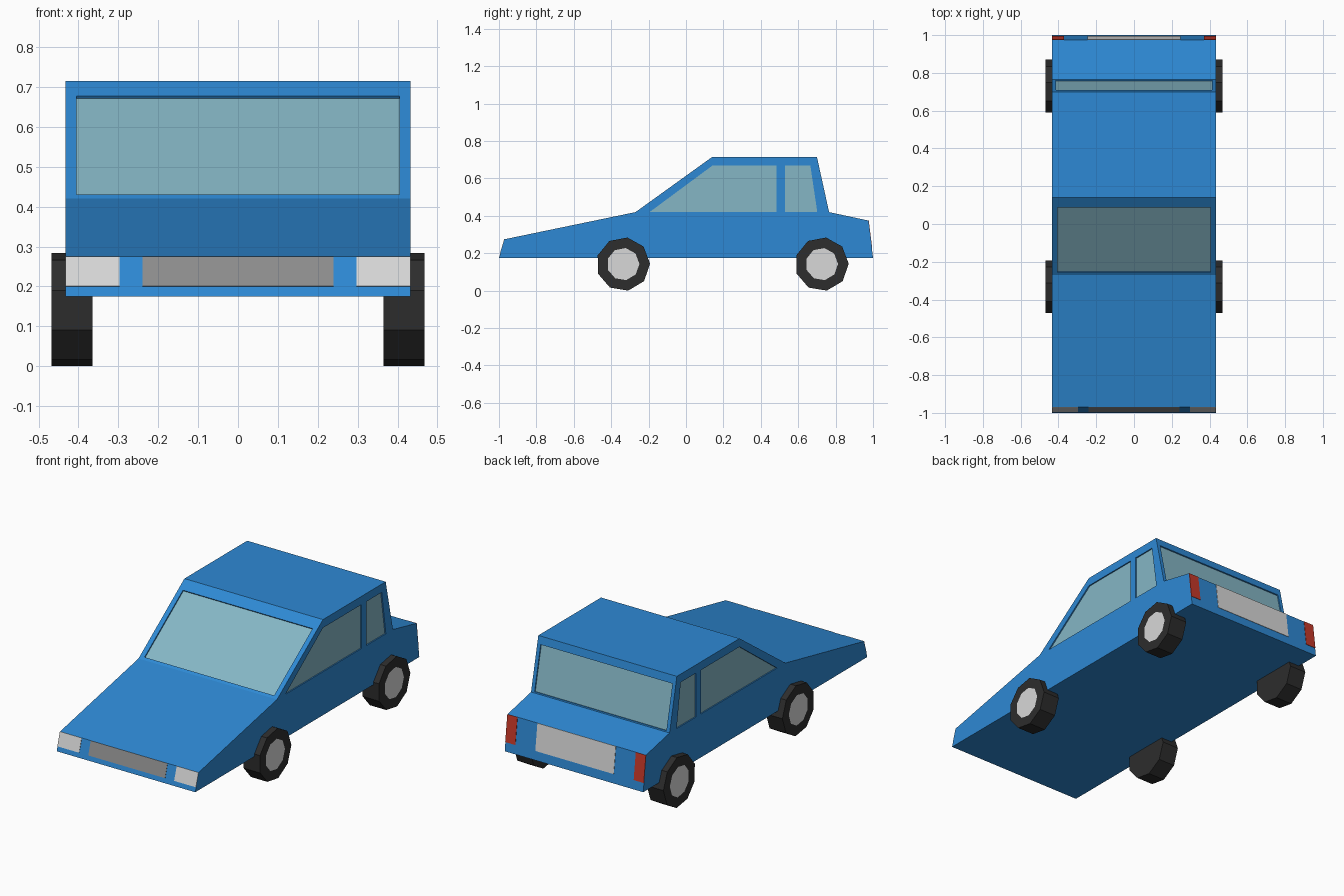
import bpy, bmesh, math
from mathutils import Vector

if "Cube" in bpy.data.objects:
    bpy.data.objects.remove(bpy.data.objects["Cube"], do_unlink=True)


def material(name, r, g, b):
    m = bpy.data.materials.new(name)
    m.use_nodes = True
    m.diffuse_color = (r, g, b, 1)
    m.node_tree.nodes["Principled BSDF"].inputs["Base Color"].default_value = (r, g, b, 1)
    return m


BLUE = material("blue paint", 0.027, 0.25, 0.66)
GLASS = material("window glass", 0.235, 0.47, 0.56)
LIGHT = material("light grey", 0.69, 0.69, 0.69)
GRILLE = material("mid grey", 0.27, 0.27, 0.27)
RED = material("tail red", 0.56, 0.04, 0.022)
TYRE = material("tyre black", 0.026, 0.026, 0.026)

HALF = 0.433      # half body width
RECESS = 0.008    # window depth


def prism(name, points, normal, lo, hi, *mats, hub=0):
    """Extrude a flat polygon along its normal from lo to hi; hub insets the outer cap."""
    n = Vector(normal).normalized()
    bm = bmesh.new()
    rings = [[bm.verts.new(Vector(p) + n * d) for p in points] for d in (lo, hi)]
    bm.faces.new(rings[0])
    cap = bm.faces.new(rings[1])
    count = len(points)
    for i in range(count):
        j = (i + 1) % count
        bm.faces.new((rings[0][i], rings[0][j], rings[1][j], rings[1][i]))
    bmesh.ops.recalc_face_normals(bm, faces=bm.faces)
    if hub:
        bmesh.ops.inset_individual(bm, faces=[cap], thickness=hub)
        cap.material_index = 1
    mesh = bpy.data.meshes.new(name)
    bm.to_mesh(mesh)
    bm.free()
    for m in mats:
        mesh.materials.append(m)
    obj = bpy.data.objects.new(name, mesh)
    bpy.context.collection.objects.link(obj)
    return obj


def on_slope(a, b, x0, x1, z0, z1):
    """Rectangle on the body panel running from profile point a up to b."""
    def y(z):
        return a[0] + (b[0] - a[0]) * (z - a[1]) / (b[1] - a[1])
    return [(x0, y(z0), z0), (x1, y(z0), z0), (x1, y(z1), z1), (x0, y(z1), z1)]


def slope_normal(a, b):
    n = Vector((0, a[1] - b[1], b[0] - a[0]))
    return n if n.y * a[0] > 0 else -n


# Body: side profile extruded across the width
nose_low, nose_top, cowl = (-1, 0.175), (-0.97, 0.275), (-0.27, 0.42)
roof_front, roof_back = (0.14, 0.715), (0.70, 0.715)
deck, tail_top, tail_low = (0.765, 0.42), (0.975, 0.375), (1, 0.175)
profile = [nose_low, nose_top, cowl, roof_front, roof_back, deck, tail_top, tail_low]
body = prism("body", [(0, y, z) for y, z in profile], (1, 0, 0), -HALF, HALF, BLUE)


# Windows: cut a shallow recess, then lay glass on its floor
def window(name, points, normal):
    cutter = prism("cutter", points, normal, -RECESS, 0.02, BLUE)
    cut = body.modifiers.new("cut", "BOOLEAN")
    cut.operation = "DIFFERENCE"
    cut.solver = "EXACT"
    cut.object = cutter
    bpy.context.view_layer.objects.active = body
    bpy.ops.object.modifier_apply(modifier=cut.name)
    bpy.data.objects.remove(cutter, do_unlink=True)
    prism(name, points, normal, -RECESS - 0.002, -RECESS + 0.001, GLASS)


window("windscreen", on_slope(cowl, roof_front, -0.405, 0.405, 0.43, 0.677),
       (0, cowl[1] - roof_front[1], roof_front[0] - cowl[0]))
window("rear_window", on_slope(deck, roof_back, -0.412, 0.412, 0.427, 0.672),
       slope_normal(deck, roof_back))

front_pane = [(-0.195, 0.42), (0.14, 0.668), (0.485, 0.668), (0.485, 0.42)]
rear_pane = [(0.53, 0.42), (0.53, 0.668), (0.665, 0.668), (0.702, 0.42)]
for side, s in (("left", 1), ("right", -1)):
    for part, pane in (("front", front_pane), ("rear", rear_pane)):
        window(f"{side}_{part}_window", [(s * HALF, y, z) for y, z in pane], (s, 0, 0))


# Lights and panels: thin plates on nose and tail
def plate(name, a, b, x0, x1, z0, mat):
    prism(name, on_slope(a, b, x0, x1, z0, b[1]), slope_normal(a, b), -0.002, 0.002, mat)


plate("grille", nose_low, nose_top, -0.24, 0.24, 0.2, GRILLE)
plate("tail_panel", tail_low, tail_top, -0.245, 0.245, 0.225, LIGHT)
for side, s in (("left", 1), ("right", -1)):
    plate(f"{side}_headlight", nose_low, nose_top, s * 0.297, s * HALF, 0.2, LIGHT)
    plate(f"{side}_tail_light", tail_low, tail_top, s * 0.37, s * HALF, 0.225, RED)

# Wheels: nine-sided, with a hub disc inset in the outer face
RADIUS, AXLE = 0.144, 0.142
angles = [math.radians(-10.8 + 40 * k) for k in range(9)]
for side, s in (("left", 1), ("right", -1)):
    for part, yc in (("front", -0.336), ("rear", 0.726)):
        rim = [(0, yc - RADIUS * math.sin(a), AXLE - RADIUS * math.cos(a)) for a in angles]
        prism(f"{side}_{part}_wheel", rim, (s, 0, 0), 0.365, 0.468, TYRE, LIGHT, hub=0.057)
